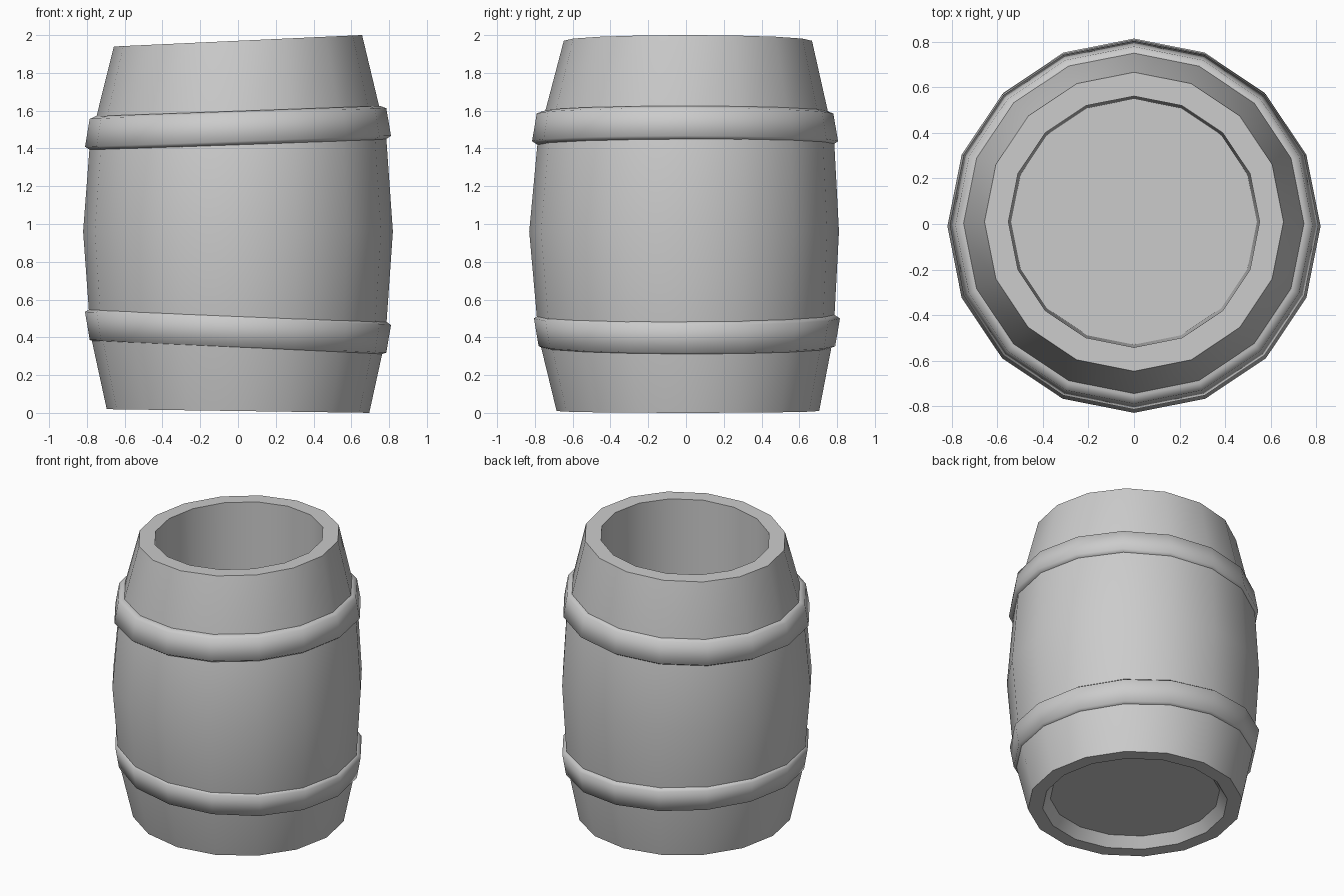
import bpy, bmesh, math

if "Cube" in bpy.data.objects:
    bpy.data.objects.remove(bpy.data.objects["Cube"])

SIDES = 16


def lathe(name, rings, smooth_deg, closed=False):
    """Loft tilted 16-sided rings given as (radius, z, tilt along x, centre y)."""
    bm = bmesh.new()
    loops = []
    for r, z, tilt, cy in rings:
        loop = []
        for i in range(SIDES):
            a = 2 * math.pi * i / SIDES
            x, y = r * math.cos(a), r * math.sin(a) + cy
            loop.append(bm.verts.new((x, y, z + tilt * x)))
        loops.append(loop)
    pairs = list(zip(loops, loops[1:]))
    if closed:
        pairs.append((loops[-1], loops[0]))
    else:
        bm.faces.new(loops[0])
        bm.faces.new(loops[-1])
    for lo, hi in pairs:
        for i in range(SIDES):
            j = (i + 1) % SIDES
            bm.faces.new((lo[i], lo[j], hi[j], hi[i]))
    bmesh.ops.recalc_face_normals(bm, faces=bm.faces)
    mesh = bpy.data.meshes.new(name)
    bm.to_mesh(mesh)
    bm.free()
    obj = bpy.data.objects.new(name, mesh)
    bpy.context.collection.objects.link(obj)
    bpy.ops.object.select_all(action='DESELECT')
    obj.select_set(True)
    bpy.context.view_layer.objects.active = obj
    bpy.ops.object.shade_smooth_by_angle(angle=math.radians(smooth_deg))
    return obj


# Barrel: recessed underside, bulging outer wall, rim, hollow inside
lathe("barrel_body", [
    (0.55, 0.08, -0.014, 0.01),
    (0.60, 0.01, -0.014, 0.01),
    (0.695, 0.01, -0.014, 0.01),
    (0.78, 0.40, -0.015, 0.0),
    (0.82, 0.96, 0.0, -0.01),
    (0.784, 1.45, 0.025, 0.0),
    (0.657, 1.97, 0.046, 0.01),
    (0.552, 1.97, 0.046, 0.01),
    (0.54, 0.13, -0.014, 0.01),
], 30)


def hoop(name, z, tilt, flip, cy):
    # Rounded band profile, wider towards the middle of the barrel
    profile = [(0.70, 0.09), (0.752, 0.09), (0.785, 0.077),
               (0.81, -0.07), (0.78, -0.09), (0.70, -0.09)]
    lathe(name, [(r, z + flip * dz, tilt, cy) for r, dz in profile], 80, closed=True)


hoop("upper_hoop", 1.508, 0.036, 1, -0.005)
hoop("lower_hoop", 0.43, -0.043, -1, 0.005)
